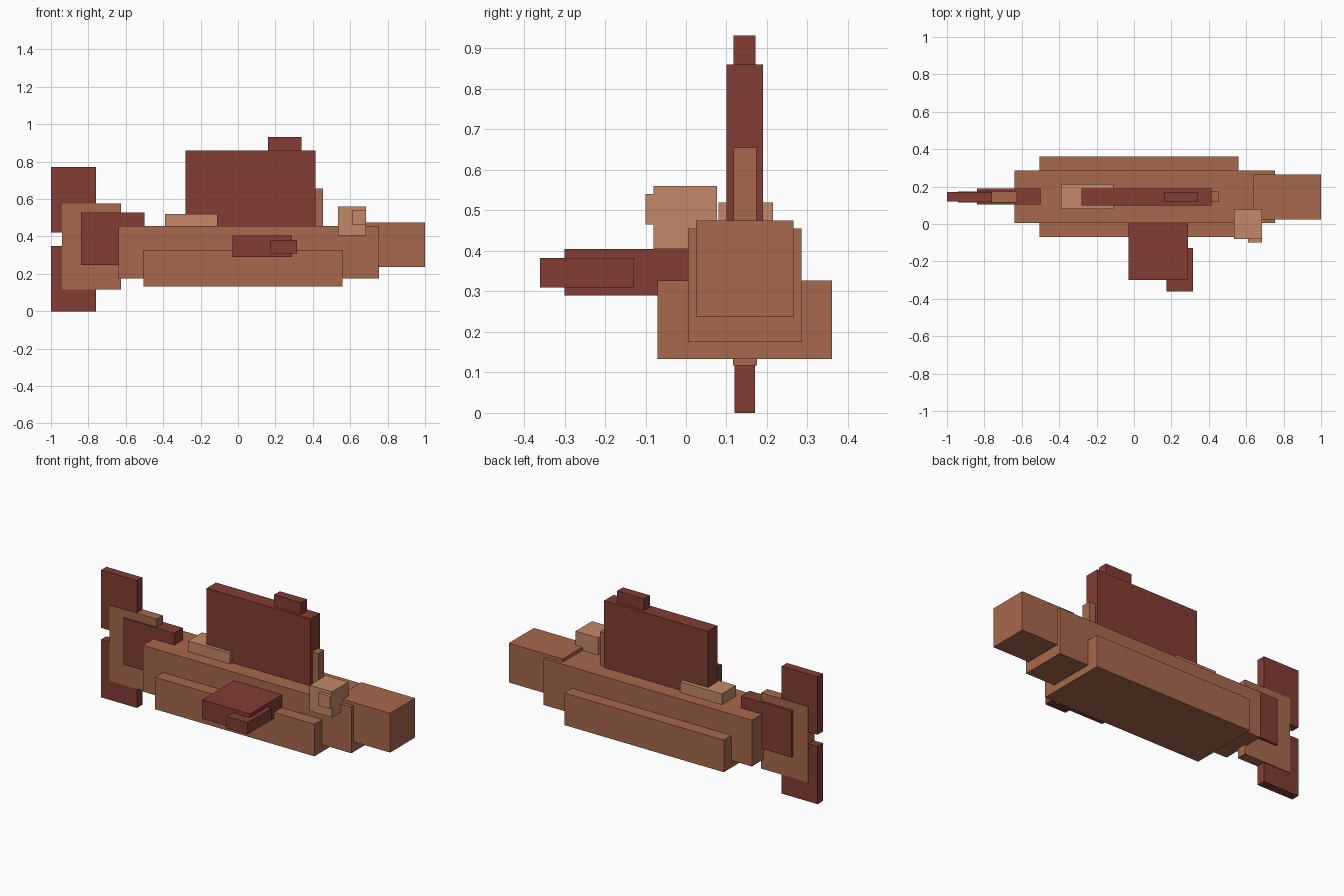
import bpy
from mathutils import Vector

cube = bpy.data.objects.get("Cube")
if cube:
    bpy.data.objects.remove(cube, do_unlink=True)


def make_material(name, rgb):
    mat = bpy.data.materials.new(name)
    mat.use_nodes = True
    color = (*rgb, 1)
    mat.diffuse_color = color
    mat.node_tree.nodes["Principled BSDF"].inputs["Base Color"].default_value = color
    return mat


copper = make_material("copper brown", (0.39, 0.138, 0.075))
maroon = make_material("dark maroon", (0.223, 0.048, 0.034))
tan = make_material("light tan", (0.55, 0.246, 0.138))


def box(name, mat, low, high):
    """Block spanning two opposite corners."""
    low, high = Vector(low), Vector(high)
    bpy.ops.mesh.primitive_cube_add(size=1, location=(low + high) / 2)
    obj = bpy.context.object
    obj.name = name
    obj.scale = high - low
    bpy.ops.object.transform_apply(location=False, rotation=False, scale=True)
    obj.data.materials.append(mat)
    return obj


# Body
box("body", copper, (-0.64, 0.005, 0.175), (0.755, 0.285, 0.455))
box("belly", copper, (-0.505, -0.07, 0.133), (0.56, 0.36, 0.327))
box("snout", copper, (0.64, 0.025, 0.237), (1.0, 0.265, 0.475))
box("back_patch", tan, (-0.39, 0.08, 0.43), (-0.11, 0.215, 0.52))

# Eye
box("eye", tan, (0.535, -0.08, 0.405), (0.685, 0.077, 0.56))
box("pupil", tan, (0.61, -0.1, 0.465), (0.685, -0.08, 0.54))

# Dorsal fin
box("dorsal_fin", maroon, (-0.28, 0.1, 0.42), (0.415, 0.19, 0.86))
box("dorsal_fin_tip", maroon, (0.16, 0.117, 0.85), (0.34, 0.172, 0.932))
box("dorsal_fin_brace", copper, (0.3, 0.117, 0.42), (0.455, 0.174, 0.655))

# Side fin
box("side_fin", maroon, (-0.03, -0.3, 0.29), (0.29, 0.03, 0.405))
box("side_fin_tip", maroon, (0.175, -0.36, 0.31), (0.315, -0.128, 0.382))

# Tail
box("tail_base", copper, (-0.94, 0.116, 0.117), (-0.625, 0.175, 0.575))
box("tail_root", maroon, (-0.84, 0.105, 0.247), (-0.5, 0.19, 0.527))
for name, bottom, top in (("upper", 0.42, 0.77), ("lower", 0, 0.35)):
    box(name + "_tail_fin", maroon, (-1, 0.12, bottom), (-0.76, 0.171, top))
